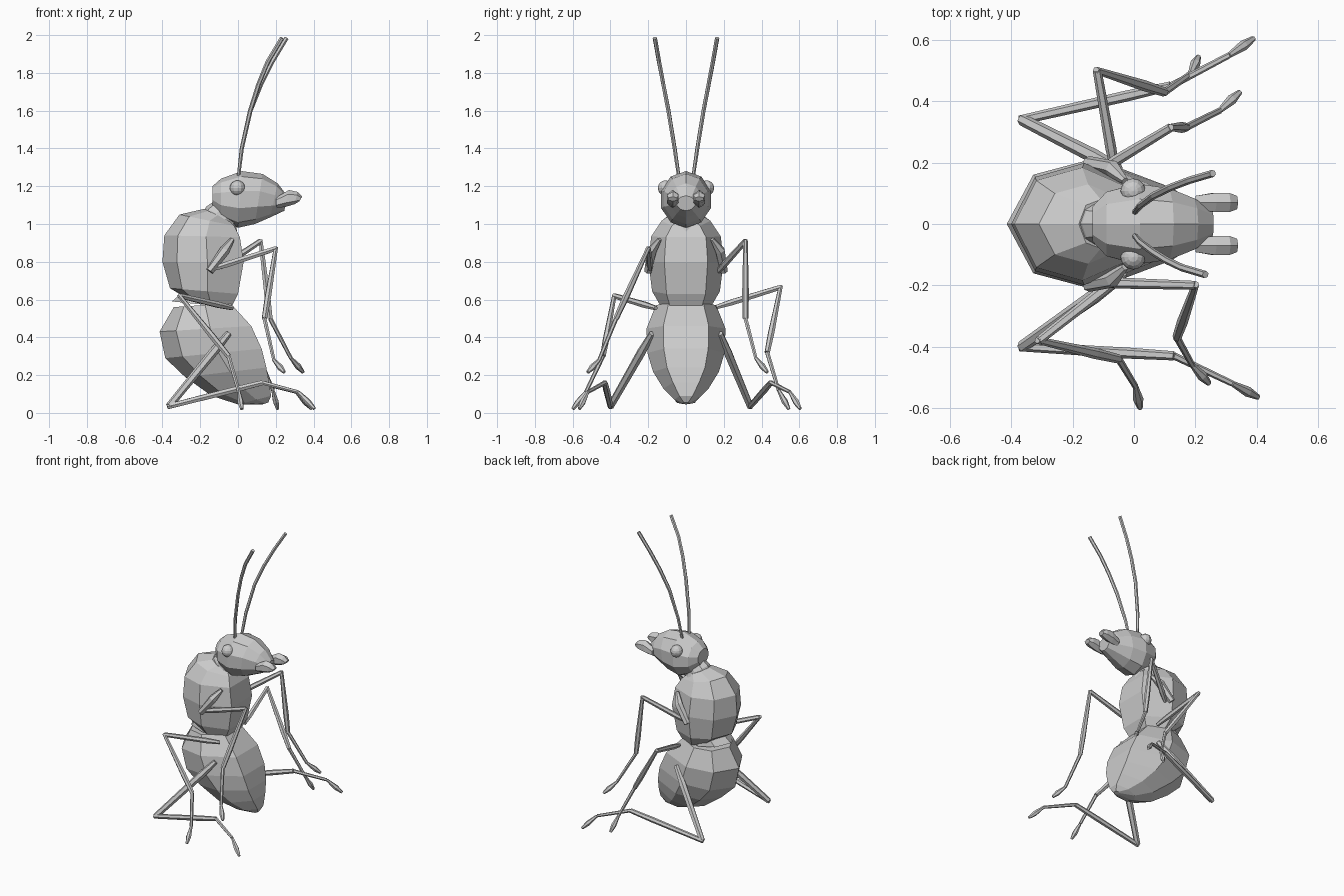
import bpy, bmesh, math
from mathutils import Vector

if "Cube" in bpy.data.objects:
    bpy.data.objects.remove(bpy.data.objects["Cube"])


def make(name, rings):
    """Skin a list of equal-length point rings, capped at both ends."""
    bm = bmesh.new()
    vs = [[bm.verts.new(p) for p in r] for r in rings]
    n = len(rings[0])
    for a, b in zip(vs, vs[1:]):
        for i in range(n):
            j = (i + 1) % n
            bm.faces.new((a[i], a[j], b[j], b[i]))
    bm.faces.new(vs[0])
    bm.faces.new(vs[-1])
    bmesh.ops.recalc_face_normals(bm, faces=bm.faces)
    me = bpy.data.meshes.new(name)
    bm.to_mesh(me)
    bm.free()
    ob = bpy.data.objects.new(name, me)
    bpy.context.collection.objects.link(ob)
    return ob


def body(name, sections, angles, y=0.0):
    """Each section: back x, z, front x, z, half width."""
    low = -min(math.cos(math.radians(a)) for a in angles)
    rings = []
    for dx, dz, vx, vz, w in sections:
        d, v = Vector((dx, y, dz)), Vector((vx, y, vz))
        c, h = (d + v) / 2, (d - v) / 2
        ring = []
        for a in angles:
            k, s = math.cos(math.radians(a)), math.sin(math.radians(a))
            ring.append(c + h * (k if k > 0 else k / low) + Vector((0, w * s, 0)))
        rings.append(ring)
    return make(name, rings)


def tube(name, pts, radii, sides=6):
    """Tapered limb through points; rings follow the local direction."""
    pts = [Vector(p) for p in pts]
    rings = []
    for i, (p, r) in enumerate(zip(pts, radii)):
        t = pts[min(i + 1, len(pts) - 1)] - pts[max(i - 1, 0)]
        q = t.to_track_quat('Z', 'Y')
        rings.append([p + q @ Vector((r * math.cos(k * math.tau / sides),
                                      r * math.sin(k * math.tau / sides), 0))
                      for k in range(sides)])
    return make(name, rings)


PLATED = [0, 50, 95, 145, -145, -95, -50]
ROUND = [i * 36 for i in range(10)]

# Abdomen, thorax, neck and head
body("abdomen", [(-.34, .56, -.04, .58, .16), (-.415, .43, .07, .46, .21),
                 (-.385, .29, .125, .34, .205), (-.28, .19, .15, .24, .175),
                 (-.14, .09, .165, .16, .12), (0, .045, .175, .09, .06),
                 (.13, .045, .16, .055, .02)], PLATED)
body("waist", [(-.35, .59, -.05, .56, .13), (-.28, .65, -.05, .62, .13)], PLATED)
body("thorax", [(-.27, .605, -.04, .55, .14), (-.36, .66, 0, .63, .18),
                (-.40, .80, .03, .80, .2), (-.39, .94, .01, .93, .185),
                (-.31, 1.05, -.02, .99, .13), (-.18, 1.08, -.05, 1.02, .08)], PLATED)
body("neck", [(-.2, 1.03, 0, .93, .1), (-.17, 1.09, -.01, .99, .075),
              (-.1, 1.14, .02, 1.05, .06)], ROUND)
body("head", [(-.135, 1.2, -.135, 1.09, .06), (-.09, 1.24, -.09, 1.025, .11),
              (.02, 1.28, 0, .98, .138), (.13, 1.265, .09, 1.0, .122),
              (.21, 1.215, .17, 1.035, .088), (.26, 1.15, .245, 1.07, .05)], ROUND)

for side, s in (("left", 1), ("right", -1)):
    # Eye
    bpy.ops.mesh.primitive_uv_sphere_add(segments=12, ring_count=8, radius=.041,
                                         location=(-.003, s * .108, 1.19))
    bpy.context.object.name = side + "_eye"
    # Mandible
    body(side + "_mandible", [(.2, 1.14, .2, 1.085, .025), (.27, 1.18, .25, 1.09, .036),
                              (.315, 1.17, .3, 1.105, .036), (.34, 1.145, .325, 1.12, .025)],
         [0, 60, 120, 180, 240, 300], s * .07)
    # Antenna
    e = .012 * s
    tube(side + "_antenna", [(0, s * .035, 1.23), (.02, s * .06, 1.4), (.065, s * .093, 1.6),
                             (.115 + e / 2, s * .12, 1.74), (.17 + e, s * .143, 1.86),
                             (.245 + e, s * .165, 1.985)],
         [.009, .011, .012, .012, .012, .012])

# Legs: hip, knee, ankle, toe joint, toe tip
LEGS = {
    "right_front": [(-.14, -.19, .76), (.2, -.2, .87), (.14, -.37, .50), (.19, -.46, .28), (.245, -.52, .215)],
    "left_front": [(-.12, .17, .75), (.12, .315, .91), (.17, .315, .50), (.28, .37, .29), (.345, .43, .215)],
    "right_middle": [(-.03, -.16, .555), (-.31, -.38, .62), (-.05, -.44, .30), (.005, -.53, .11), (.02, -.6, .02)],
    "left_middle": [(-.06, .16, .56), (-.12, .5, .665), (.1, .43, .32), (.185, .49, .12), (.21, .545, .02)],
    "right_hind": [(-.05, -.18, .42), (-.365, -.4, .035), (.13, -.43, .16), (.32, -.52, .11), (.405, -.565, .022)],
    "left_hind": [(-.05, .18, .42), (-.365, .34, .035), (.12, .45, .16), (.31, .55, .11), (.39, .605, .022)],
}
for name, pts in LEGS.items():
    hip, knee, ankle, toe, tip = [Vector(p) for p in pts]
    r = .024 if "hind" in name else .018
    tube(name + "_thigh", [hip, hip.lerp(knee, .25), knee], [r * .7, r, r * .8])
    tube(name + "_shin", [knee + (knee - ankle).normalized() * .008, knee.lerp(ankle, .7), ankle],
         [r * .65, .018, .015])
    tube(name + "_foot", [ankle, toe], [.012, .01])
    tube(name + "_toe", [toe, toe.lerp(tip, .6), tip], [.009, .017, .009])

# Hip segments of the front legs
for side, s in (("left", 1), ("right", -1)):
    tube(side + "_front_hip", [(-.03, s * .14, .92), (-.07, s * .18, .86), (-.15, s * .2, .75)],
         [.012, .028, .022])
